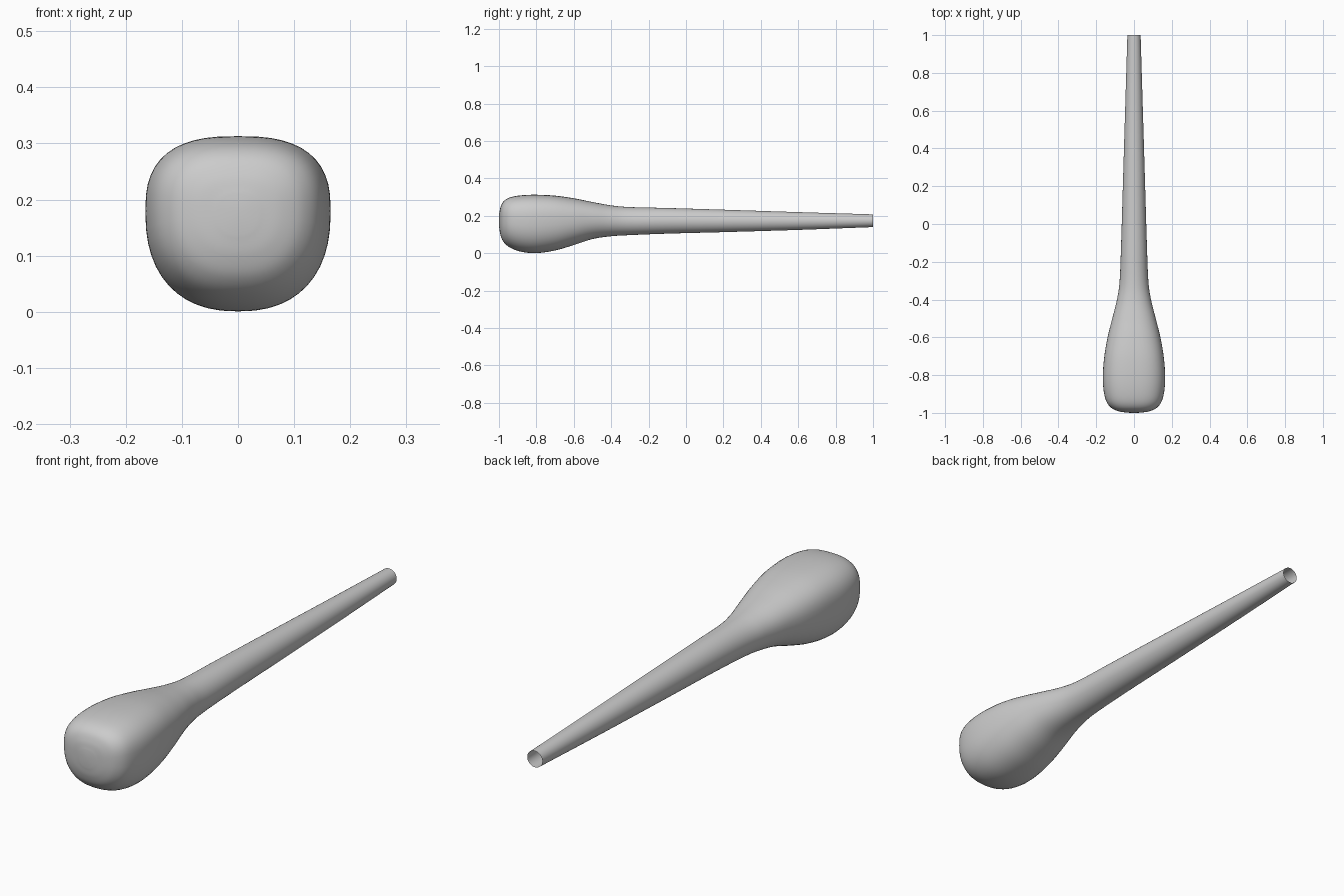
import bpy, bmesh, math
from mathutils import Vector

cube = bpy.data.objects.get("Cube")
if cube:
    bpy.data.objects.remove(cube, do_unlink=True)

SIDES, STEPS = 48, 6

# Stations: y, half width, bottom z, top z, roundness (0 round, 1 boxy)
stations = [Vector(s) for s in (
    (1.0, 0.035, 0.14, 0.208, 0), (0.6, 0.047, 0.125, 0.22, 0),
    (0.2, 0.059, 0.113, 0.233, 0), (-0.1, 0.068, 0.105, 0.242, 0),
    (-0.3, 0.076, 0.097, 0.247, 0), (-0.4, 0.09, 0.091, 0.256, 0.2),
    (-0.5, 0.115, 0.076, 0.274, 0.4), (-0.6, 0.14, 0.044, 0.294, 0.6),
    (-0.7, 0.157, 0.015, 0.308, 0.9), (-0.8, 0.165, 0.001, 0.313, 1),
    (-0.88, 0.161, 0.008, 0.31, 1), (-0.94, 0.146, 0.03, 0.299, 1),
    (-0.975, 0.118, 0.06, 0.278, 1), (-0.992, 0.08, 0.098, 0.245, 1),
    (-0.999, 0.035, 0.138, 0.21, 0.6))]


def spline(p, t):
    """Catmull-Rom segment through four stations."""
    a, b, c, d = p
    return 0.5 * (2 * b + (c - a) * t + (2 * a - 5 * b + 4 * c - d) * t ** 2
                  + (3 * b - a - 3 * c + d) * t ** 3)


def power(v, n):
    return math.copysign(abs(v) ** (2 / n), v)


def ring(bm, s):
    """Cross-section with a flatter top and a rounder belly."""
    y, w, low, high, boxy = s
    mid = low + (high - low) * (0.5 + 0.07 * boxy)
    verts = []
    for i in range(SIDES):
        a = math.tau * i / SIDES
        up = math.sin(a) >= 0
        n = 2 + boxy * (0.65 if up else 0.35)
        h = high - mid if up else mid - low
        verts.append(bm.verts.new((w * power(math.cos(a), n), y,
                                   mid + h * power(math.sin(a), n))))
    return verts


# Loft of the handle and head, open at the handle end
padded = [2 * stations[0] - stations[1], *stations, 2 * stations[-1] - stations[-2]]
bm = bmesh.new()
rings = [ring(bm, spline(padded[k:k + 4], j / STEPS))
         for k in range(len(stations) - 1) for j in range(STEPS)]
rings.append(ring(bm, stations[-1]))
for a, b in zip(rings, rings[1:]):
    for i in range(SIDES):
        j = (i + 1) % SIDES
        bm.faces.new((a[i], a[j], b[j], b[i]))

# Rounded nose closing the head
tip = bm.verts.new((0, -1, 0.176))
for i in range(SIDES):
    bm.faces.new((rings[-1][i], rings[-1][(i + 1) % SIDES], tip))
bmesh.ops.recalc_face_normals(bm, faces=bm.faces[:])
# The nose must face forward
bm.normal_update()
if tip.normal.y > 0:
    bmesh.ops.reverse_faces(bm, faces=bm.faces[:])

mesh = bpy.data.meshes.new("club")
bm.to_mesh(mesh)
bm.free()
club = bpy.data.objects.new("club", mesh)
bpy.context.collection.objects.link(club)
for p in mesh.polygons:
    p.use_smooth = True

grey = bpy.data.materials.new("light grey")
grey.use_nodes = True
color = (0.6, 0.6, 0.6, 1)
grey.diffuse_color = color
grey.node_tree.nodes["Principled BSDF"].inputs["Base Color"].default_value = color
mesh.materials.append(grey)
